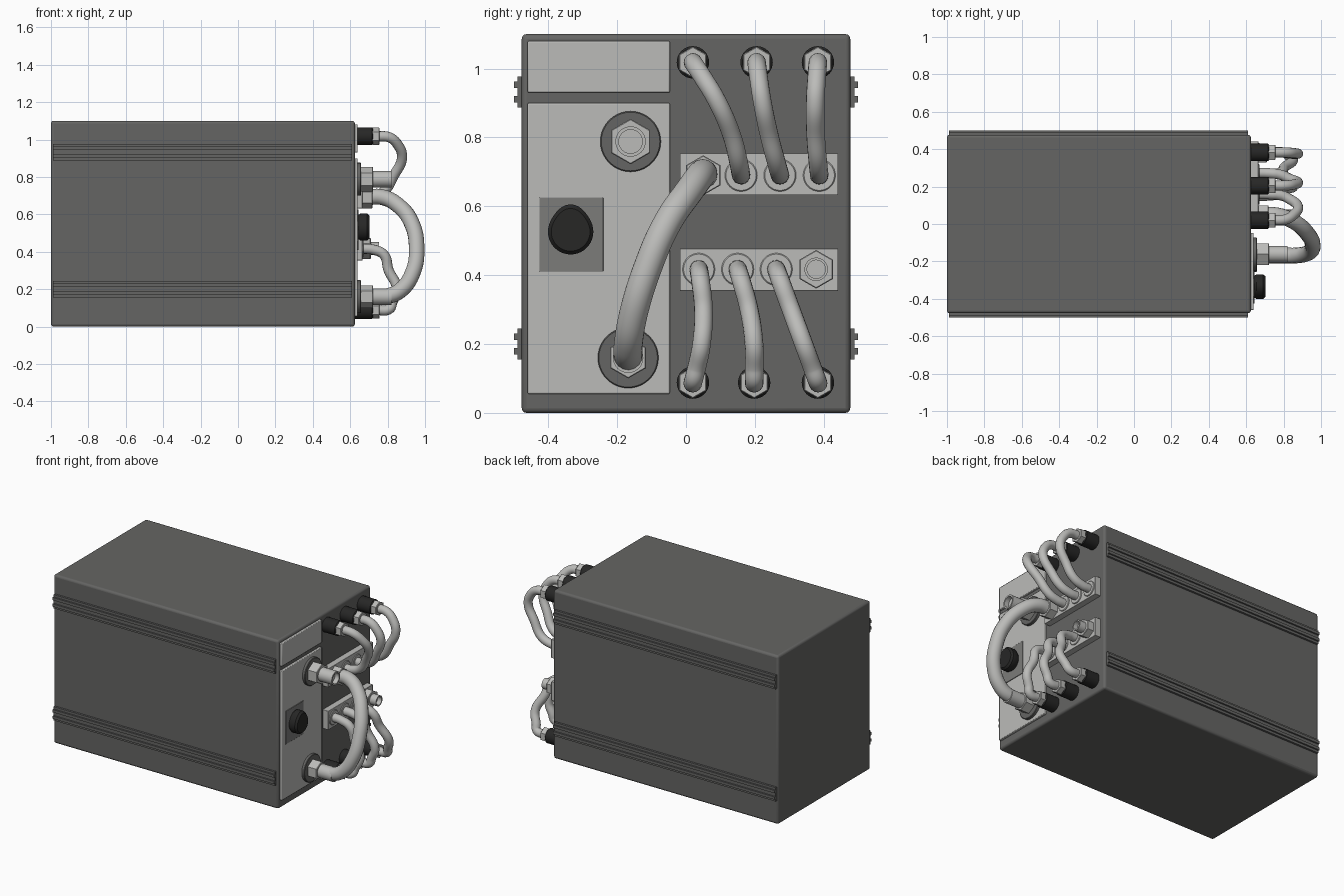
import bpy, bmesh
from math import pi, sin, cos
from mathutils import Matrix

if "Cube" in bpy.data.objects:
    bpy.data.objects.remove(bpy.data.objects["Cube"])

def mat(name, v):
    m = bpy.data.materials.new(name)
    m.diffuse_color = (v, v, v * 0.97, 1)
    m.use_nodes = True
    m.node_tree.nodes["Principled BSDF"].inputs["Base Color"].default_value = m.diffuse_color
    return m

DARK, LIGHT, MID, BLACK = mat("dark_grey", 0.13), mat("light_grey", 0.5), mat("plate_grey", 0.2), mat("black", 0.02)
FACE = 0.625   # x of the connector face

def smooth(o):
    bpy.ops.object.select_all(action='DESELECT')
    o.select_set(True)
    bpy.context.view_layer.objects.active = o
    bpy.ops.object.shade_smooth_by_angle(angle=0.6)

def finish(name, bm, m, bevel=0, seg=2):
    bmesh.ops.recalc_face_normals(bm, faces=bm.faces)
    me = bpy.data.meshes.new(name)
    bm.to_mesh(me)
    bm.free()
    o = bpy.data.objects.new(name, me)
    bpy.context.collection.objects.link(o)
    me.materials.append(m)
    if bevel:
        b = o.modifiers.new("bevel", 'BEVEL')
        b.width, b.segments = bevel, seg
    smooth(o)
    return o

def box(name, x, y, z, m, bevel=0.0, seg=2):
    bm = bmesh.new()
    c = [(a + b) / 2 for a, b in (x, y, z)]
    s = [b - a for a, b in (x, y, z)]
    bmesh.ops.create_cube(bm, size=1, matrix=Matrix.Translation(c) @ Matrix.Diagonal((*s, 1)))
    return finish(name, bm, m, bevel, seg)

def lathe(name, profile, y, z, m, n=32, phase=0.0, shape=lambda a: 1):
    """Turn an (x, radius) profile about an axis along x; radius 0 closes the end."""
    bm = bmesh.new()
    rings = []
    for x, r in profile:
        rings.append([bm.verts.new((x, y + r * shape(a) * cos(a), z + r * shape(a) * sin(a)))
                      for a in (phase + 2 * pi * i / n for i in range(n))])
    for A, B in zip(rings, rings[1:]):
        for i in range(n):
            j = (i + 1) % n
            bm.faces.new((A[i], A[j], B[j], B[i]))
    bm.faces.new(rings[0])
    bm.faces.new(rings[-1])
    return finish(name, bm, m)

def disc(name, x0, x1, r, y, z, m, n=32, c=0.003):
    return lathe(name, [(x0, r), (x1 - c, r), (x1, r - c)], y, z, m, n, pi / 6 if n == 6 else 0)

def hollow(name, x0, x1, r, y, z, m):
    return lathe(name, [(x0, r), (x1, r), (x1, r * 0.78), (x1 - 0.03, r * 0.78)], y, z, m)

def cable(name, pts, r):
    cu = bpy.data.curves.new(name, 'CURVE')
    cu.dimensions = '3D'
    cu.bevel_depth, cu.bevel_resolution, cu.resolution_u = r, 6, 10
    cu.use_fill_caps = True
    s = cu.splines.new('BEZIER')
    s.bezier_points.add(len(pts) - 1)
    for p, co in zip(s.bezier_points, pts):
        p.co = co
        p.handle_left_type = p.handle_right_type = 'AUTO'
    o = bpy.data.objects.new(name, cu)
    bpy.context.collection.objects.link(o)
    cu.materials.append(LIGHT)
    bpy.ops.object.select_all(action='DESELECT')
    o.select_set(True)
    bpy.context.view_layer.objects.active = o
    bpy.ops.object.convert(target='MESH')
    smooth(bpy.context.view_layer.objects.active)

# Main housing
box("housing", (-1, FACE), (-0.477, 0.477), (0, 1.1), DARK, 0.014, 3)

# Ribbed side rails, one stepped profile extruded along x
RAIL = [(0.47, -0.045), (0.49, -0.045), (0.49, -0.03), (0.5, -0.03), (0.5, -0.012), (0.49, -0.012),
        (0.49, 0.012), (0.5, 0.012), (0.5, 0.03), (0.49, 0.03), (0.49, 0.045), (0.47, 0.045)]
for side in (-1, 1):
    for zc in (0.2, 0.932):
        bm = bmesh.new()
        f = bm.faces.new([bm.verts.new((-0.99, side * y, zc + z)) for y, z in RAIL])
        ext = bmesh.ops.extrude_face_region(bm, geom=[f])
        bmesh.ops.translate(bm, vec=(1.6, 0, 0), verts=[v for v in ext['geom'] if isinstance(v, bmesh.types.BMVert)])
        if f not in bm.faces[:] or not any(len(e.link_faces) == 1 for e in bm.edges):
            pass
        else:
            bmesh.ops.holes_fill(bm, edges=bm.edges[:], sides=0)
        finish("side_rail", bm, DARK)

# Light panels on the connector face
box("lower_panel", (FACE - 0.01, 0.64), (-0.46, -0.047), (0.055, 0.9), LIGHT, 0.004)
box("upper_panel", (FACE - 0.01, 0.64), (-0.46, -0.047), (0.93, 1.08), LIGHT, 0.004)
box("upper_terminal_strip", (FACE - 0.01, 0.665), (-0.018, 0.442), (0.632, 0.754), LIGHT, 0.002)
box("lower_terminal_strip", (FACE - 0.01, 0.665), (-0.018, 0.442), (0.354, 0.477), LIGHT, 0.002)

# Pointed black knob on its square plate
box("knob_plate", (0.635, 0.644), (-0.426, -0.24), (0.41, 0.626), MID, 0.002)
lathe("knob", [(0.64, 0.058), (0.655, 0.068), (0.69, 0.068), (0.702, 0.058)], -0.335, 0.526, BLACK, 40, 0,
      lambda a: 0.97 + 0.2 * max(0, sin(a)) ** 5)

# Large terminals: washer, hex nut, sleeve
for y, z in ((-0.161, 0.788), (-0.168, 0.16)):
    disc("terminal_washer", 0.635, 0.658, 0.088, y, z, DARK, 40)
    disc("terminal_nut", 0.655, 0.722, 0.066 if z > 0.5 else 0.06, y, z, LIGHT, 6)
    hollow("terminal_sleeve", 0.72, 0.82, 0.044, y, z, LIGHT)

# Rings, nuts and the open stud on the strips
for z, ys in ((0.69, (0.05, 0.16, 0.273, 0.387)), (0.417, (0.037, 0.15, 0.262, 0.378))):
    for y in ys:
        disc("strip_ring", 0.66, 0.671, 0.047, y, z, LIGHT)
disc("strip_nut", 0.665, 0.72, 0.058, 0.05, 0.69, LIGHT, 6)
disc("stud_nut", 0.665, 0.71, 0.056, 0.378, 0.417, LIGHT, 6)
hollow("stud_sleeve", 0.705, 0.755, 0.034, 0.378, 0.417, LIGHT)

# Small connectors and looping cables
def link(y0, z0, y1, z1, bow, reach):
    disc("connector_base", FACE - 0.01, 0.722, 0.047, y0, z0, BLACK, 32, 0.006)
    disc("connector_nut", 0.72, 0.757, 0.046, y0, z0, LIGHT, 6)
    path = ((0.74, 0), (0.81, 0.02), (reach - 0.025, 0.13), (reach, 0.34), (reach - 0.045, 0.65),
            (0.78, 0.9), (0.72, 0.985), (0.665, 1))
    cable("small_cable", [(x, y0 + (y1 - y0) * t + bow * sin(pi * t), z0 + (z1 - z0) * t) for x, t in path], 0.027)

for y0, y1, b in ((0.02, 0.16, 0.025), (0.205, 0.273, -0.008), (0.383, 0.387, -0.01)):
    link(y0, 1.018, y1, 0.69, b, 0.877)
for y0, y1, b in ((0.02, 0.037, 0.022), (0.198, 0.15, 0.018), (0.383, 0.262, 0)):
    link(y0, 0.088, y1, 0.417, b, 0.85)

# Thick cable between the lower terminal and the upper strip
cable("main_cable", [(0.68, 0.05, 0.69), (0.77, 0.045, 0.692), (0.86, 0.01, 0.645), (0.93, -0.055, 0.55),
                     (0.955, -0.112, 0.42), (0.935, -0.152, 0.29), (0.87, -0.168, 0.195),
                     (0.8, -0.168, 0.163), (0.72, -0.168, 0.16)], 0.042)
